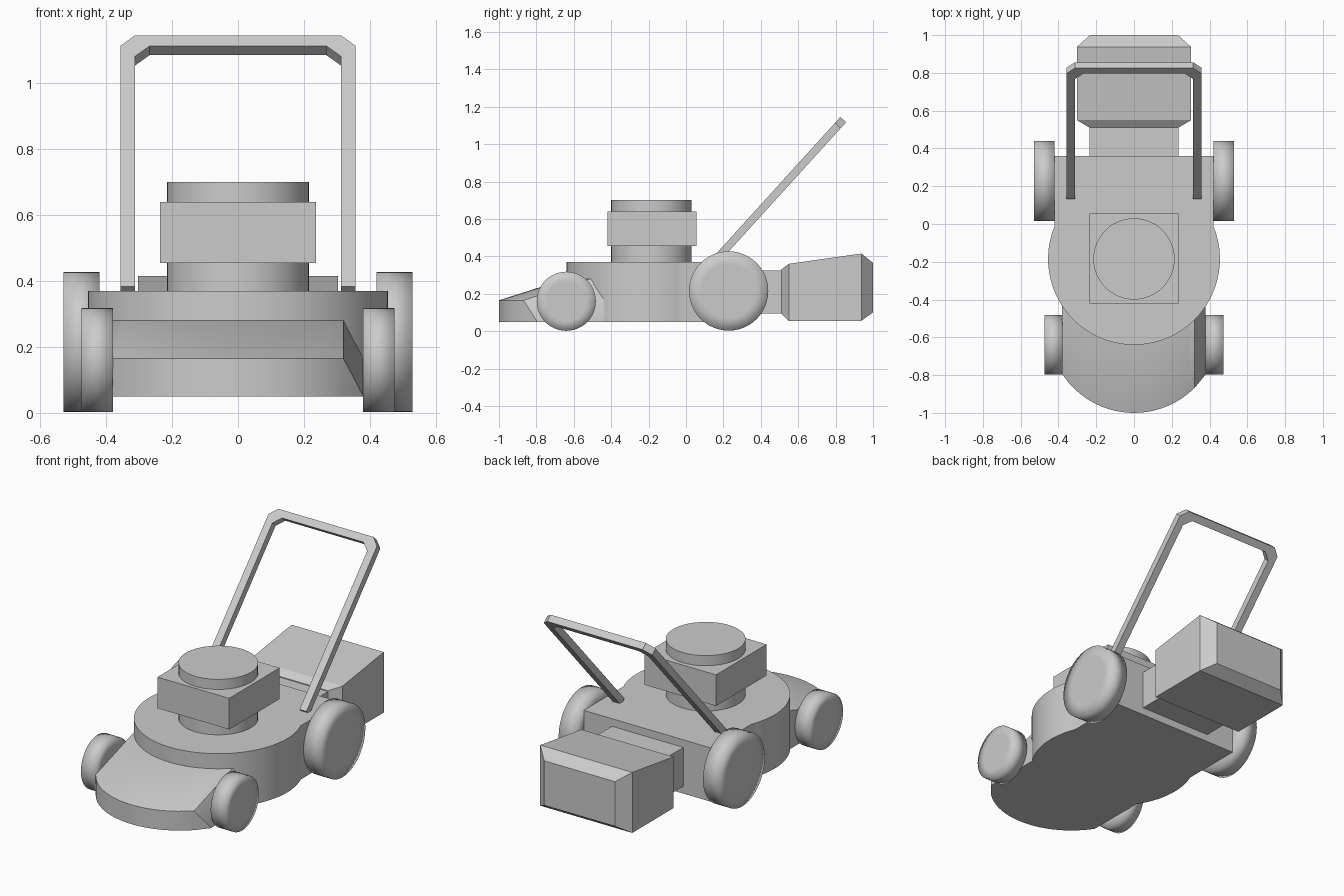
import bpy, bmesh, math
from mathutils import Vector

if "Cube" in bpy.data.objects:
    bpy.data.objects.remove(bpy.data.objects["Cube"])

grey = bpy.data.materials.new("plain grey")
grey.diffuse_color = (0.6, 0.6, 0.6, 1)
grey.use_nodes = True
grey.node_tree.nodes["Principled BSDF"].inputs["Base Color"].default_value = grey.diffuse_color


def loft(name, rings, angle=35):
    """Skin a list of equal-length point rings and cap both ends."""
    bm = bmesh.new()
    vs = [[bm.verts.new(p) for p in r] for r in rings]
    n = len(rings[0])
    for a, b in zip(vs, vs[1:]):
        for i in range(n):
            j = (i + 1) % n
            bm.faces.new((a[i], a[j], b[j], b[i]))
    bm.faces.new(vs[0][::-1])
    bm.faces.new(vs[-1])
    bmesh.ops.recalc_face_normals(bm, faces=bm.faces)
    for f in bm.faces:
        f.smooth = True
    me = bpy.data.meshes.new(name)
    bm.to_mesh(me)
    bm.free()
    me.set_sharp_from_angle(angle=math.radians(angle))
    me.materials.append(grey)
    ob = bpy.data.objects.new(name, me)
    bpy.context.collection.objects.link(ob)
    return ob


def prism(name, outline, z0, z1):
    return loft(name, [[(x, y, z) for x, y in outline] for z in (z0, z1)])


def circle(cx, cy, r, n=48, a0=0.0, a1=360.0, closed=True):
    m = n if closed else n - 1
    return [(cx + r * math.cos(math.radians(a0 + (a1 - a0) * i / m)),
             cy + r * math.sin(math.radians(a0 + (a1 - a0) * i / m))) for i in range(n)]


def rect_y(y, hx, z0, z1):
    return [(-hx, y, z0), (hx, y, z0), (hx, y, z1), (-hx, y, z1)]


# deck: round front blended into a square back
CY, R = -0.185, 0.455
prism("deck", circle(0, CY, R, 44, 22.6, -202.6, False) + [(-0.42, 0.36), (0.42, 0.36)],
      0.05, 0.37)

# sloped front apron, with a steep bevel down its right side
stations = [-0.38 + 0.70 * i / 20 for i in range(21)] + [0.378]
rings = []
for x in stations:
    back = CY - math.sqrt(R * R - x * x)
    front = back - 0.36
    drop = 0.11 if x > 0.33 else 0
    rings.append([(x, front, 0.05), (x, front, 0.165 - drop),
                  (x, back, 0.28 - drop), (x, back + 0.03, 0.28 - drop), (x, back + 0.03, 0.05)])
loft("front_apron", rings)

# engine
prism("engine_base", circle(0, CY, 0.215), 0.36, 0.46)
prism("engine_block", [(-0.236, -0.42), (0.236, -0.42), (0.236, 0.055), (-0.236, 0.055)],
      0.455, 0.64)
prism("engine_cap", circle(0, CY, 0.215), 0.63, 0.70)

# grass bag and its chute
loft("bag_chute", [rect_y(0.35, 0.235, 0.095, 0.325), rect_y(0.53, 0.235, 0.095, 0.325)])
loft("grass_bag", [rect_y(0.51, 0.235, 0.095, 0.33), rect_y(0.55, 0.303, 0.055, 0.36),
                   rect_y(0.937, 0.303, 0.055, 0.415), rect_y(1.0, 0.233, 0.10, 0.365)], 15)

# push handle: flat U frame tilted backwards
half = [(0.357, -1.03), (0.357, -0.043), (0.313, 0)]
inner = [(0.268, -0.043), (0.312, -0.085), (0.312, -1.03)]
mir = lambda pts: [(-x, s) for x, s in reversed(pts)]
frame = half + mir(half) + mir(inner) + inner
top, along, thick = Vector((0, 0.825, 1.145)), Vector((0, 0.672, 0.74)), Vector((0, 0.031, -0.028))
loft("push_handle", [[top + Vector((x, 0, 0)) + along * s + thick * k for x, s in frame]
                     for k in (0, 1)])


# wheels: softly shaded tyre with a flat hub on each face
def wheel(name, side, x0, x1, y, z, r, hub):
    def ring(x, rad):
        return [(side * x, a, b) for a, b in circle(y, z, rad)]
    tyre = loft(name + "_tyre", [ring(x0, hub), ring(x0, r), ring(x1, r), ring(x1, hub)], 180)
    me = tyre.data                      # drop the caps, the hub fills the hole
    bm = bmesh.new()
    bm.from_mesh(me)
    bmesh.ops.delete(bm, geom=[f for f in bm.faces if len(f.verts) > 4], context='FACES_ONLY')
    bm.to_mesh(me)
    bm.free()
    loft(name + "_hub", [ring(x0, hub), ring(x1, hub)])


for side, tag in ((-1, "left"), (1, "right")):
    wheel("rear_wheel_" + tag, side, 0.42, 0.53, 0.228, 0.215, 0.212, 0.145)
    wheel("front_wheel_" + tag, side, 0.379, 0.475, -0.64, 0.16, 0.158, 0.107)
